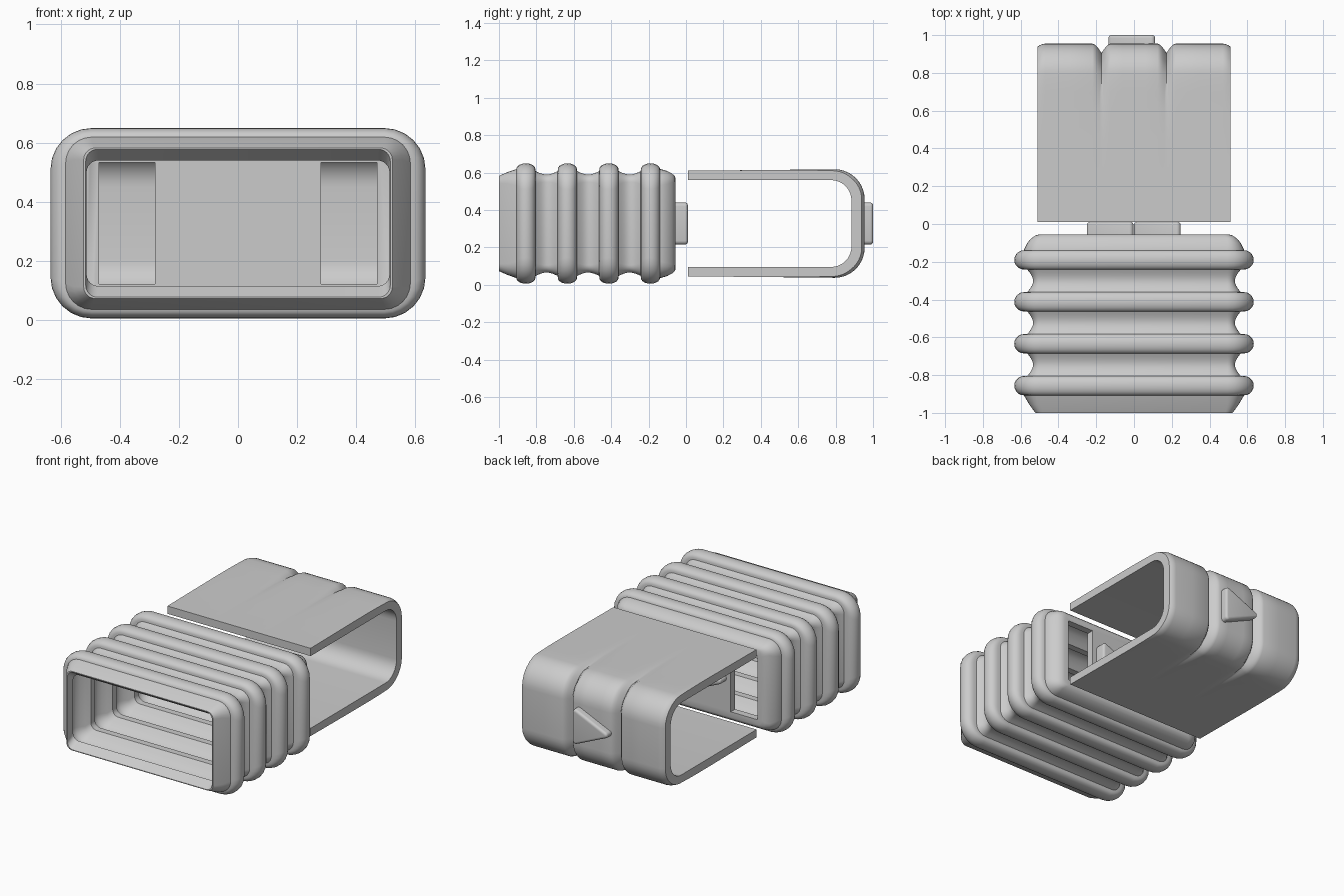
import bpy, bmesh, math

if "Cube" in bpy.data.objects:
    bpy.data.objects.remove(bpy.data.objects["Cube"])

CZ = 0.3275  # height of the centre line


def loft(name, rings, angle=35):
    """Skin a list of closed point loops and cap both ends."""
    bm = bmesh.new()
    loops = [[bm.verts.new(p) for p in ring] for ring in rings]
    n = len(loops[0])
    for a, b in zip(loops, loops[1:]):
        for i in range(n):
            j = (i + 1) % n
            bm.faces.new((a[i], a[j], b[j], b[i]))
    bm.faces.new(loops[0])
    bm.faces.new(loops[-1])
    bmesh.ops.recalc_face_normals(bm, faces=bm.faces)
    mesh = bpy.data.meshes.new(name)
    bm.to_mesh(mesh)
    bm.free()
    ob = bpy.data.objects.new(name, mesh)
    bpy.context.collection.objects.link(ob)
    bpy.ops.object.select_all(action='DESELECT')
    ob.select_set(True)
    bpy.context.view_layer.objects.active = ob
    bpy.ops.object.shade_smooth_by_angle(angle=math.radians(angle))
    return ob


def rounded_rect(y, hx, hz=None, seg=6):
    hz = 0.2625 + (hx - 0.535) * 0.6 if hz is None else hz
    r = max(0.04, hx - 0.495)
    pts = []
    for k, (sx, sz) in enumerate(((1, 1), (-1, 1), (-1, -1), (1, -1))):
        for i in range(seg + 1):
            a = math.pi / 2 * (k + i / seg)
            pts.append((sx * (hx - r) + r * math.cos(a), y,
                        CZ + sz * (hz - r) + r * math.sin(a)))
    return pts


# Bellows: outer skin from back to front, then inner skin back again
centres = [-0.19, -0.412, -0.634, -0.856]
R = 0.051
sections = [rounded_rect(y, hx) for y, hx in
            ((-0.055, 0.50), (-0.06, 0.52), (-0.075, 0.543), (-0.10, 0.565), (-0.135, 0.583))]
for k, c in enumerate(centres):
    for i in range(11):
        a = math.pi * i / 10
        sections.append(rounded_rect(c + R * math.cos(a), 0.583 + R * math.sin(a)))
    if k < 3:
        y0, y1 = c - R, centres[k + 1] + R
        for i in range(9):
            t = i / 8
            sections.append(rounded_rect(y0 + (y1 - y0) * (0.01 + 0.98 * t),
                                         0.564 - 0.03 * math.sin(math.pi * t)))
sections += [rounded_rect(-0.955, 0.555), rounded_rect(-1.0, 0.522)]
sections.append(rounded_rect(-1.0, 0.515, 0.25))
for k, c in enumerate(reversed(centres)):
    for i in range(9):
        s = math.sin(math.pi * i / 8)
        sections.append(rounded_rect(c - 0.09 + 0.18 * i / 8, 0.512 + 0.065 * s,
                                     0.2125 + 0.065 * s))
bellows = loft("bellows", sections)

# Two windows cut through the back wall
for s in (-1, 1):
    bpy.ops.mesh.primitive_cube_add(size=1, location=(s * 0.375, -0.07, CZ))
    cutter = bpy.context.object
    cutter.name = "window_cutter"
    cutter.dimensions = (0.19, 0.2, 0.41)
    cutter.hide_render = True
    cutter.hide_viewport = False
    cutter.display_type = 'WIRE'
    mod = bellows.modifiers.new("window", 'BOOLEAN')
    mod.operation = 'DIFFERENCE'
    mod.solver = 'EXACT'
    mod.object = cutter
    bpy.ops.object.select_all(action='DESELECT')
    bellows.select_set(True)
    bpy.context.view_layer.objects.active = bellows
    bpy.ops.object.modifier_move_to_index(modifier=mod.name, index=0)
    bpy.ops.object.modifier_apply(modifier=mod.name)
    bpy.data.objects.remove(cutter, do_unlink=True)

# Cover: C-shaped section swept across x, outer skin pinched at two grooves
outer = [(0.01, 0.2825, 0, 1, 0), (0.25, 0.2845, 0, 1, 0), (0.45, 0.2865, 0, 1, 0.03),
         (0.6, 0.288, 0, 1, 0.1), (0.7, 0.289, 0, 1, 0.25)]
for i in range(11):
    a = math.pi / 2 * (1 - i / 10)
    outer.append((0.795 + 0.16 * math.cos(a), 0.13 + 0.16 * math.sin(a),
                  math.cos(a), math.sin(a), min(1, 0.5 + i / 8)))
outer += [(y, -z, ny, -nz, w) for y, z, ny, nz, w in reversed(outer)]
inner = [(0.01, 0.2325)]
for i in range(9):
    a = math.pi / 2 * (1 - i / 8)
    inner.append((0.775 + 0.11 * math.cos(a), 0.1225 + 0.11 * math.sin(a)))
inner += [(y, -z) for y, z in reversed(inner)]


def pinch(x):
    t = abs(abs(x) - 0.172)
    groove = 0.05 * max(0, 1 - t / 0.045) ** 1.5
    edge = 0.016 * max(0, 1 - (0.51 - abs(x)) / 0.04) ** 2
    return groove + edge


half = [0.06, 0.125, 0.14, 0.152, 0.162, 0.172, 0.182, 0.192, 0.205, 0.22,
        0.34, 0.47, 0.485, 0.5, 0.51]
xs = [-x for x in reversed(half)] + [0] + half
cover_rings = []
for x in xs:
    d = pinch(x)
    ring = [(x, y - ny * d * w, CZ + z - nz * d * w) for y, z, ny, nz, w in outer]
    ring += [(x, y, CZ + z) for y, z in reversed(inner)]
    cover_rings.append(ring)
loft("cover", cover_rings)


# Arrow buttons pointing to -x
def arrow(name, x, y0, y1):
    def outline(y, r):
        pts = []
        for cx, cz, a0, a1 in ((0.092, -0.092, -90, 0), (0.092, 0.092, 0, 114),
                               (-0.115, 0, 114, 246)):
            for i in range(6):
                a = math.radians(a0 - (24 if a0 < 0 else 0) + (a1 - a0 + (24 if a0 < 0 else 0)) * i / 5)
                pts.append((x + cx + r * math.cos(a), y, CZ + cz + r * math.sin(a)))
        return pts
    rings = [outline(y0, 0.02)]
    for i in range(5):
        a = math.pi / 2 * i / 4
        rings.append(outline(y1 - 0.015 + 0.015 * math.sin(a), 0.005 + 0.015 * math.cos(a)))
    loft(name, rings)


arrow("cover_arrow", 0, 0.92, 1.0)
arrow("wall_arrow_left", -0.115, -0.07, 0.01)
arrow("wall_arrow_right", 0.135, -0.07, 0.01)
